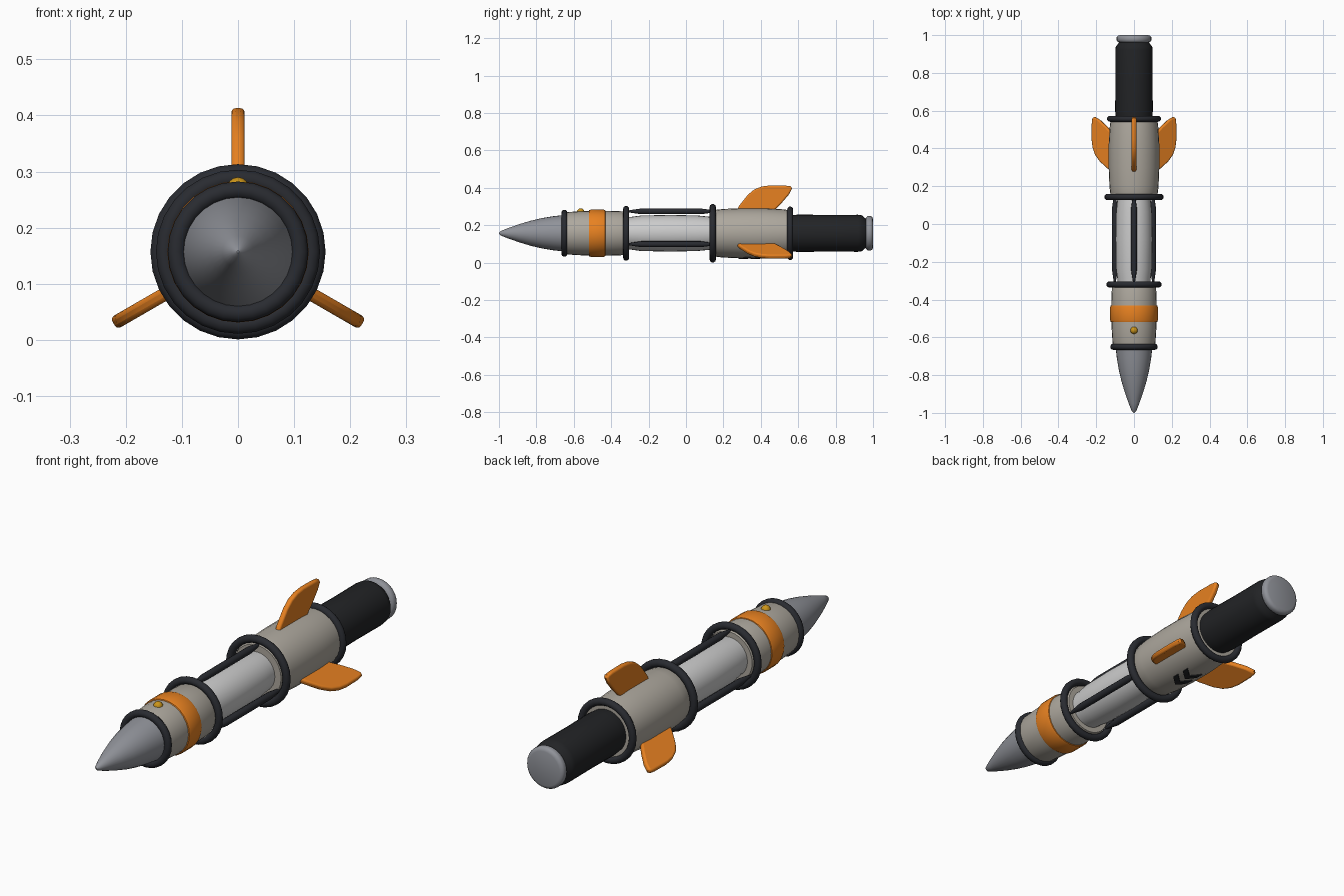
import bpy, bmesh, math
from mathutils import Matrix, Vector

if "Cube" in bpy.data.objects:
    bpy.data.objects.remove(bpy.data.objects["Cube"])

AXIS_Z = 0.157
SEGS = 28


def material(name, rgb):
    m = bpy.data.materials.new(name)
    m.diffuse_color = (*rgb, 1)
    m.use_nodes = True
    m.node_tree.nodes["Principled BSDF"].inputs["Base Color"].default_value = m.diffuse_color
    return m


DARK = material("dark_rubber", (0.022, 0.024, 0.03))
GRIP = material("black_grip", (0.016, 0.017, 0.019))
ORANGE = material("orange_paint", (0.8, 0.22, 0.015))
BEIGE = material("warm_grey", (0.42, 0.39, 0.34))
STEEL = material("steel", (0.28, 0.29, 0.32))
LIGHT = material("light_grey", (0.55, 0.55, 0.55))
GOLD = material("gold", (0.6, 0.3, 0.01))


def finish(name, bm, mat, angle=35):
    bmesh.ops.recalc_face_normals(bm, faces=bm.faces)
    me = bpy.data.meshes.new(name)
    bm.to_mesh(me)
    bm.free()
    ob = bpy.data.objects.new(name, me)
    bpy.context.collection.objects.link(ob)
    me.materials.append(mat)
    bpy.ops.object.select_all(action='DESELECT')
    ob.select_set(True)
    bpy.context.view_layer.objects.active = ob
    bpy.ops.object.shade_smooth_by_angle(angle=math.radians(angle))
    return ob


def lathe(name, profile, mat, segs=SEGS, closed=False, centre=(0, AXIS_Z), angle=35):
    """Turn (y, radius) points around an axis parallel to y."""
    bm = bmesh.new()
    rows = []
    for y, r in profile:
        rows.append([bm.verts.new((centre[0] + r * math.cos(a), y, centre[1] + r * math.sin(a)))
                     for a in (math.tau * i / segs for i in range(segs))])
    pairs = list(zip(rows, rows[1:]))
    if closed:
        pairs.append((rows[-1], rows[0]))
    for a, b in pairs:
        for i in range(segs):
            j = (i + 1) % segs
            bm.faces.new((a[i], a[j], b[j], b[i]))
    if not closed:
        bm.faces.new(rows[0])
        bm.faces.new(rows[-1])
    return finish(name, bm, mat, angle)


def ring(name, y, outer, tube=0.016):
    pts = [(y + tube * math.cos(a), outer - tube + tube * math.sin(a))
           for a in (math.tau * i / 10 for i in range(10))]
    lathe(name, pts, DARK, closed=True, angle=50)


# Nose cone
lathe("nose_cone", [(-1.0, 0.002), (-0.99, 0.012), (-0.95, 0.028), (-0.89, 0.049), (-0.83, 0.067),
                    (-0.77, 0.081), (-0.71, 0.091), (-0.64, 0.099)], STEEL)

# Front body with painted band and stud
lathe("front_body", [(-0.655, 0.108), (-0.64, 0.113), (-0.54, 0.119), (-0.42, 0.12),
                     (-0.33, 0.117), (-0.31, 0.11)], BEIGE)
lathe("orange_band", [(-0.522, 0.115), (-0.518, 0.123), (-0.51, 0.126), (-0.44, 0.126),
                      (-0.432, 0.123), (-0.428, 0.115)], ORANGE)
bm = bmesh.new()
bmesh.ops.create_uvsphere(bm, u_segments=14, v_segments=8, radius=0.02)
bmesh.ops.transform(bm, matrix=Matrix.Translation((0, -0.563, AXIS_Z + 0.113)), verts=bm.verts)
finish("stud", bm, GOLD, 60)

# Inner tube between the two bodies
lathe("inner_tube", [(-0.33, 0.085), (-0.29, 0.088), (-0.24, 0.095), (-0.08, 0.098),
                     (0.06, 0.095), (0.11, 0.09), (0.16, 0.085)], LIGHT)

# Rear body
lathe("rear_body", [(0.135, 0.118), (0.15, 0.124), (0.2, 0.13), (0.3, 0.134), (0.42, 0.134),
                    (0.52, 0.128), (0.56, 0.122)], BEIGE)

# Clamp rings
ring("front_ring", -0.65, 0.126)
ring("middle_ring_front", -0.32, 0.147)
ring("middle_ring_rear", 0.143, 0.157, 0.017)
ring("rear_ring", 0.557, 0.143)

# Rear grip and end cap
lathe("grip", [(0.55, 0.095), (0.58, 0.098), (0.6, 0.1), (0.75, 0.098), (0.92, 0.099),
               (0.94, 0.096), (0.965, 0.075)], GRIP)
lathe("end_cap", [(0.958, 0.07), (0.964, 0.086), (0.972, 0.092), (0.988, 0.092),
                  (0.996, 0.087), (1.0, 0.076)], STEEL, angle=50)


def radial(angle):
    """Local frame with z pointing out from the body axis."""
    return Matrix.Translation((0, 0, AXIS_Z)) @ Matrix.Rotation(math.radians(angle), 4, 'Y')


# Three rails and three swept fins
FIN = [(0.27, 0.12), (0.285, 0.148), (0.33, 0.205), (0.365, 0.234), (0.405, 0.25), (0.45, 0.256),
       (0.53, 0.255), (0.56, 0.251), (0.567, 0.239), (0.55, 0.207), (0.51, 0.16), (0.47, 0.12)]
for n, ang in enumerate((0, 120, 240), 1):
    rail = lathe(f"rail_{n}", [(-0.315, 0.004), (-0.28, 0.01), (-0.24, 0.016), (0.08, 0.016),
                               (0.115, 0.011), (0.15, 0.006)], DARK, segs=10, centre=(0, 0.117), angle=50)
    rail.matrix_world = radial(ang)

    bm = bmesh.new()
    face = bm.faces.new([bm.verts.new((-0.012, y, r)) for y, r in FIN])
    out = bmesh.ops.extrude_face_region(bm, geom=[face])
    bmesh.ops.translate(bm, vec=(0.024, 0, 0),
                        verts=[v for v in out["geom"] if isinstance(v, bmesh.types.BMVert)])
    fin = finish(f"fin_{n}", bm, ORANGE, 40)
    fin.matrix_world = radial(ang)
    bev = fin.modifiers.new("rounded_edges", 'BEVEL')
    bev.width = 0.008
    bev.segments = 3
    bev.limit_method = 'ANGLE'
    bev.angle_limit = math.radians(60)

# Two chevron marks wrapped on the underside of the rear body
for n, y0 in enumerate((0.28, 0.345), 1):
    bm = bmesh.new()
    rows = []
    for i in range(-4, 5):
        a = i * 0.075
        y = y0 + 0.035 * abs(i) / 4
        rows.append([bm.verts.new((r * math.sin(a), y + dy, AXIS_Z - r * math.cos(a)))
                     for dy, r in ((0, 0.128), (0, 0.138), (0.032, 0.138), (0.032, 0.128))])
    for a, b in zip(rows, rows[1:]):
        for k in range(4):
            bm.faces.new((a[k], a[(k + 1) % 4], b[(k + 1) % 4], b[k]))
    bm.faces.new(rows[0])
    bm.faces.new(rows[-1])
    finish(f"chevron_{n}", bm, GRIP)
